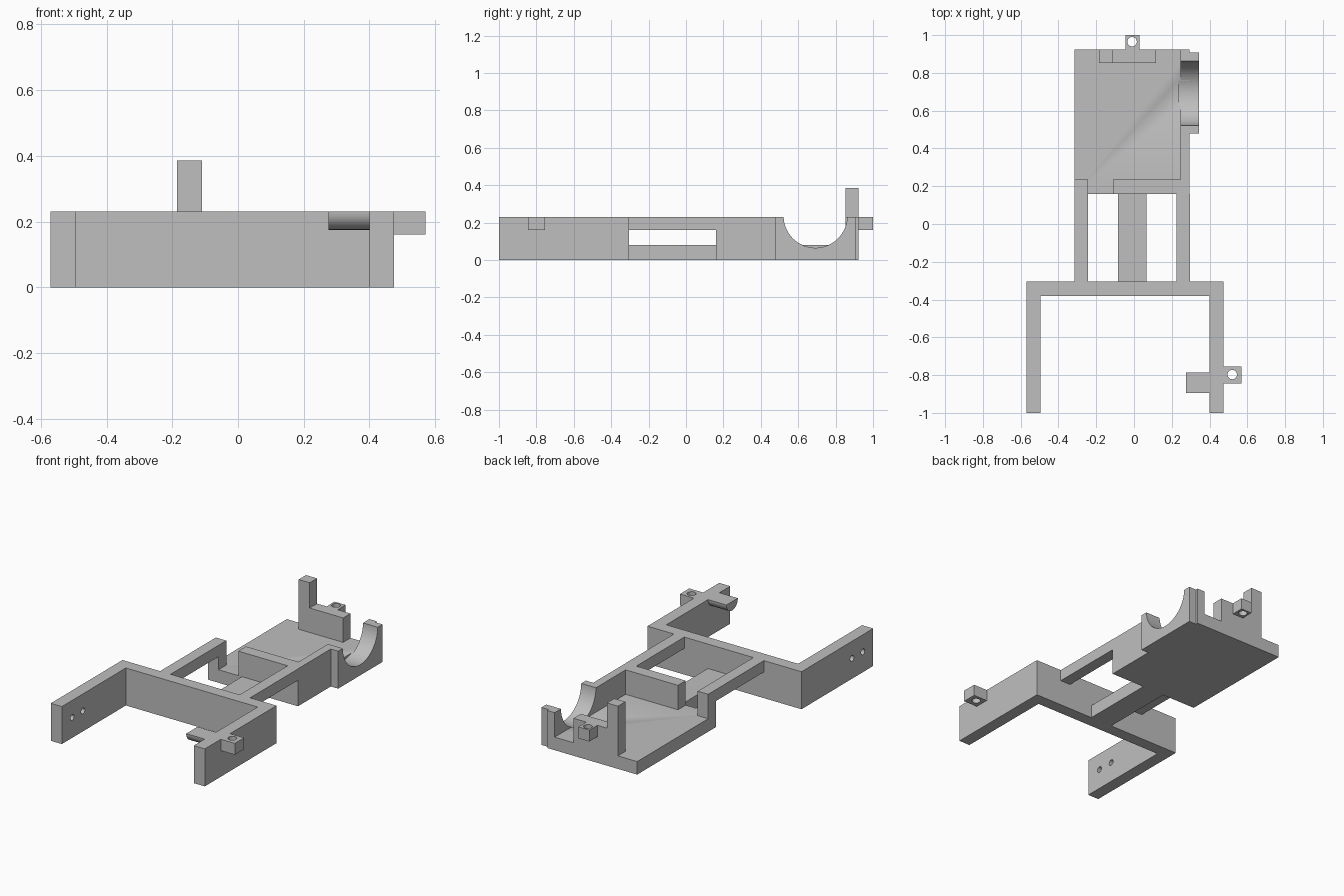
import bpy, bmesh, math
from mathutils import Vector, Matrix

default = bpy.data.objects.get("Cube")
if default:
    bpy.data.objects.remove(default, do_unlink=True)

grey = bpy.data.materials.new("light grey plastic")
grey.use_nodes = True
COLOUR = (0.52, 0.52, 0.52, 1)
grey.diffuse_color = COLOUR
grey.node_tree.nodes["Principled BSDF"].inputs["Base Color"].default_value = COLOUR

TOP = 0.23      # top of walls, rails and arms
FLOOR = 0.08    # thickness of tray floor
LUG = 0.16      # underside of rails and lugs


def finish(name, bm):
    bmesh.ops.recalc_face_normals(bm, faces=bm.faces)
    mesh = bpy.data.meshes.new(name)
    bm.to_mesh(mesh)
    bm.free()
    mesh.materials.append(grey)
    obj = bpy.data.objects.new(name, mesh)
    bpy.context.collection.objects.link(obj)
    return obj


def prism(name, outline, along):
    """Closed outline of 3D points, extruded by a vector."""
    bm = bmesh.new()
    face = bm.faces.new([bm.verts.new(p) for p in outline])
    new = bmesh.ops.extrude_face_region(bm, geom=[face])["geom"]
    verts = [g for g in new if isinstance(g, bmesh.types.BMVert)]
    bmesh.ops.translate(bm, verts=verts, vec=Vector(along))
    return finish(name, bm)


def plate(name, outline, z0, z1):
    return prism(name, [(x, y, z0) for x, y in outline], (0, 0, z1 - z0))


def box(name, x0, x1, y0, y1, z0, z1):
    return plate(name, [(x0, y0), (x1, y0), (x1, y1), (x0, y1)], z0, z1)


def cylinder(centre, radius, depth, axis, sides=32):
    bm = bmesh.new()
    turn = Matrix.Rotation(math.pi / 2, 4, "Y") if axis == "X" else Matrix()
    bmesh.ops.create_cone(bm, cap_ends=True, segments=sides, radius1=radius, radius2=radius,
                          depth=depth, matrix=Matrix.Translation(centre) @ turn)
    return finish("cutter", bm)


def smooth(obj):
    bpy.ops.object.select_all(action="DESELECT")
    obj.select_set(True)
    bpy.context.view_layer.objects.active = obj
    bpy.ops.object.shade_smooth_by_angle(angle=math.radians(30))


def cut(obj, *cylinder_args):
    cutter = cylinder(*cylinder_args)
    mod = obj.modifiers.new("cut", "BOOLEAN")
    mod.operation, mod.solver, mod.object = "DIFFERENCE", "EXACT", cutter
    bpy.context.view_layer.objects.active = obj
    bpy.ops.object.modifier_apply(modifier=mod.name)
    bpy.data.objects.remove(cutter, do_unlink=True)
    smooth(obj)


# Front yoke: two arms and a crossbar, with two holes through the right arm
yoke = plate("front_yoke", [(-0.57, -1), (-0.495, -1), (-0.495, -0.38), (0.4, -0.38), (0.4, -1),
                            (0.475, -1), (0.475, -0.305), (-0.57, -0.305)], 0, TOP)
for y in (-0.9, -0.795):
    cut(yoke, (-0.53, y, 0.125), 0.018, 0.2, "X")

# Half-round rest inside the left arm
R = 0.055
arc = [math.pi * i / 20 for i in range(21)]
rest = prism("half_round_rest",
             [(0.275, -0.84 + R * math.cos(a), TOP - R * math.sin(a)) for a in arc], (0.125, 0, 0))
smooth(rest)

# Screw lugs on the left arm and the rear wall
arm_lug = box("arm_lug", 0.475, 0.57, -0.845, -0.755, LUG, TOP)
cut(arm_lug, (0.52, -0.797, 0.2), 0.025, 0.3, "Z")
rear_lug = box("rear_lug", -0.045, 0.03, 0.923, 1, LUG, TOP)
cut(rear_lug, (-0.01, 0.965, 0.2), 0.025, 0.3, "Z")

# Rails and lower beam joining yoke to tray
for side, x in (("right", -0.315), ("left", 0.225)):
    box(side + "_rail", x, x + 0.071, -0.305, 0.16, LUG, TOP)
box("lower_beam", -0.085, 0.065, -0.305, 0.16, 0, FLOOR)

# Tray: floor, corner post, L-shaped wall, rear wall and tall post
floor = box("tray_floor", -0.315, 0.295, 0.16, 0.923, 0, FLOOR)
box("corner_post", -0.315, -0.244, 0.16, 0.235, FLOOR, TOP)
wall = plate("tray_wall", [(-0.11, 0.16), (0.295, 0.16), (0.295, 0.923), (0.245, 0.923),
                           (0.245, 0.235), (-0.11, 0.235)], FLOOR, TOP)
box("rear_wall", -0.11, 0.117, 0.852, 0.923, FLOOR, TOP)
box("tall_post", -0.185, -0.11, 0.852, 0.923, FLOOR, 0.385)

# Round saddle cut through the side wall, its outer block and the floor edge
saddle = box("saddle_block", 0.295, 0.345, 0.478, 0.908, 0, TOP)
for part in (floor, wall, saddle):
    cut(part, (0.335, 0.692, 0.235), 0.17, 0.2, "X", 64)
